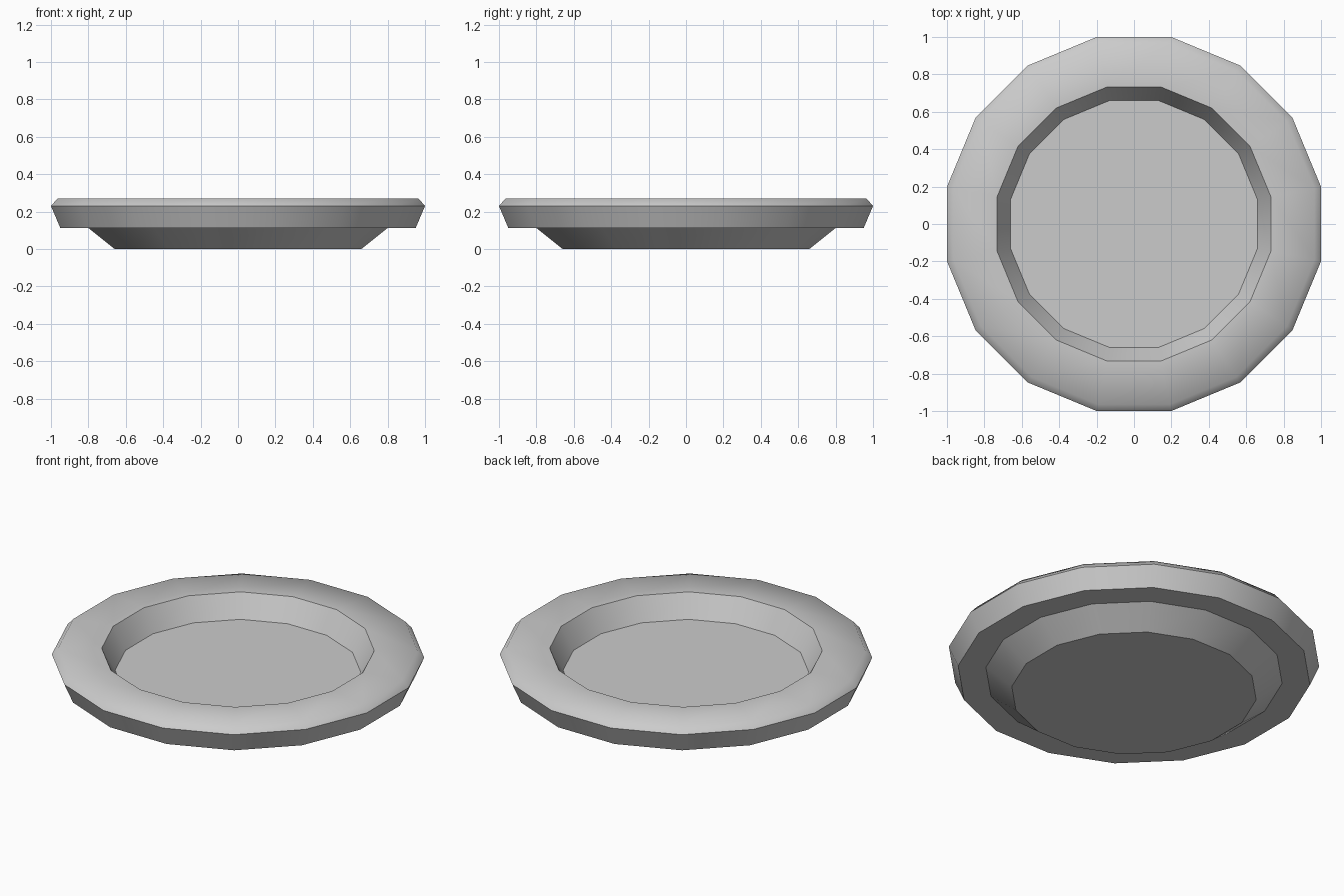
import bpy, bmesh, math

if "Cube" in bpy.data.objects:
    bpy.data.objects.remove(bpy.data.objects["Cube"])

SIDES = 16
K = 1 / math.cos(math.pi / SIDES)   # flat-to-flat radius -> corner radius

# Profile (radius, height, crisp edge) from underside round to the dish floor
PROFILE = [(0.66, 0.0, True), (0.80, 0.112, True), (0.95, 0.112, True),
           (1.0, 0.23, True), (0.965, 0.27, False), (0.732, 0.27, True),
           (0.66, 0.138, True)]

mat = bpy.data.materials.new("pale grey")
mat.diffuse_color = (0.6, 0.6, 0.6, 1)
mat.use_nodes = True
mat.node_tree.nodes["Principled BSDF"].inputs["Base Color"].default_value = mat.diffuse_color

bm = bmesh.new()
rings = []
for r, z, _ in PROFILE:
    rings.append([bm.verts.new((r * K * math.cos((i + 0.5) * 2 * math.pi / SIDES),
                                r * K * math.sin((i + 0.5) * 2 * math.pi / SIDES), z))
                  for i in range(SIDES)])

# Walls and rim
for a, b in zip(rings, rings[1:]):
    for i in range(SIDES):
        j = (i + 1) % SIDES
        bm.faces.new((a[i], a[j], b[j], b[i]))

# Underside and dish floor
bm.faces.new(rings[0][::-1])
bm.faces.new(rings[-1])

# Smooth around the plate, crisp along the profile corners
for f in bm.faces:
    f.smooth = True
for ring, (_, _, crisp) in zip(rings, PROFILE):
    for i in range(SIDES):
        bm.edges.get((ring[i], ring[(i + 1) % SIDES])).smooth = not crisp

mesh = bpy.data.meshes.new("plate")
bm.to_mesh(mesh)
bm.free()
mesh.materials.append(mat)
plate = bpy.data.objects.new("plate", mesh)
bpy.context.collection.objects.link(plate)
